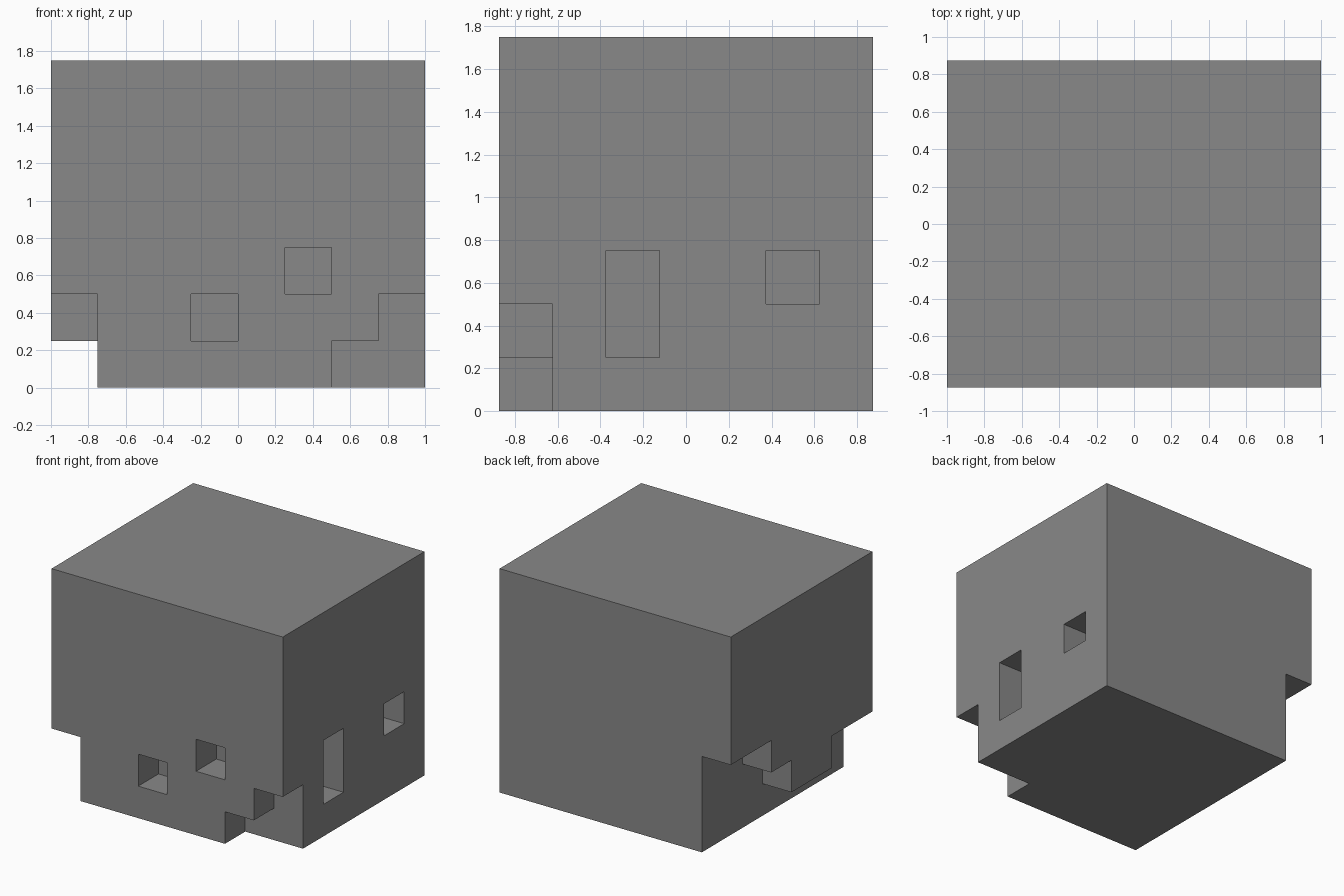
import bpy, bmesh
from mathutils import Vector

default = bpy.data.objects.get("Cube")
if default:
    bpy.data.objects.remove(default, do_unlink=True)

CELL = 0.25          # size of one grid cell
HALF_X, HALF_Y, TOP = 1.0, 0.875, 1.75
OUT = 0.1            # how far cutters reach past the surface

grey = bpy.data.materials.new("grey")
grey.use_nodes = True
colour = (0.25, 0.25, 0.25, 1)
grey.diffuse_color = colour
grey.node_tree.nodes["Principled BSDF"].inputs["Base Color"].default_value = colour


def add_prism(bm, points, offset):
    """Closed solid: a flat outline extruded along an offset."""
    face = bm.faces.new([bm.verts.new(p) for p in points])
    ext = bmesh.ops.extrude_face_region(bm, geom=[face], use_keep_orig=True)
    moved = [v for v in ext["geom"] if isinstance(v, bmesh.types.BMVert)]
    bmesh.ops.translate(bm, verts=moved, vec=Vector(offset))


def rectangle(a0, a1, b0, b1):
    return [(a0, b0), (a1, b0), (a1, b1), (a0, b1)]


def front_cut(bm, outline):
    """Cut one cell deep into the front, outline in x and z."""
    add_prism(bm, [(x, -HALF_Y - OUT, z) for x, z in outline], (0, CELL + OUT, 0))


def side_cut(bm, outline, side):
    """Cut one cell deep into a side, outline in y and z."""
    add_prism(bm, [(side * (HALF_X + OUT), y, z) for y, z in outline],
              (-side * (CELL + OUT), 0, 0))


def make_object(name, bm):
    bmesh.ops.recalc_face_normals(bm, faces=bm.faces)
    mesh = bpy.data.meshes.new(name)
    bm.to_mesh(mesh)
    bm.free()
    mesh.materials.append(grey)
    obj = bpy.data.objects.new(name, mesh)
    bpy.context.collection.objects.link(obj)
    return obj


# Main block
bm = bmesh.new()
base = rectangle(-HALF_X, HALF_X, -HALF_Y, HALF_Y)
add_prism(bm, [(x, y, 0) for x, y in base], (0, 0, TOP))
block = make_object("block", bm)

# All recesses and notches as one cutter
bm = bmesh.new()
front_cut(bm, rectangle(-0.25, 0, 0.25, 0.5))
front_cut(bm, rectangle(0.25, 0.5, 0.5, 0.75))
side_cut(bm, rectangle(-0.375, -0.125, 0.25, 0.75), 1)
side_cut(bm, rectangle(0.375, 0.625, 0.5, 0.75), 1)
# Stepped notch in the lower front corner
front_cut(bm, [(0.5, -OUT), (1.1, -OUT), (1.1, 0.5), (0.75, 0.5),
               (0.75, 0.25), (0.5, 0.25)])
# Stepped undercut along the whole opposite side
side_cut(bm, [(-1, -OUT), (1, -OUT), (1, 0.75), (0.375, 0.75), (0.375, 0.5),
              (0.125, 0.5), (0.125, 0.25), (-0.375, 0.25), (-0.375, 0.5),
              (-1, 0.5)], -1)
cutter = make_object("recess_cutter", bm)
cutter.hide_render = True

# Carve the block, then discard the cutter
carve = block.modifiers.new("carve", "BOOLEAN")
carve.operation = "DIFFERENCE"
carve.solver = "EXACT"
carve.object = cutter
bpy.context.view_layer.objects.active = block
bpy.ops.object.modifier_apply(modifier=carve.name)
bpy.data.objects.remove(cutter, do_unlink=True)
